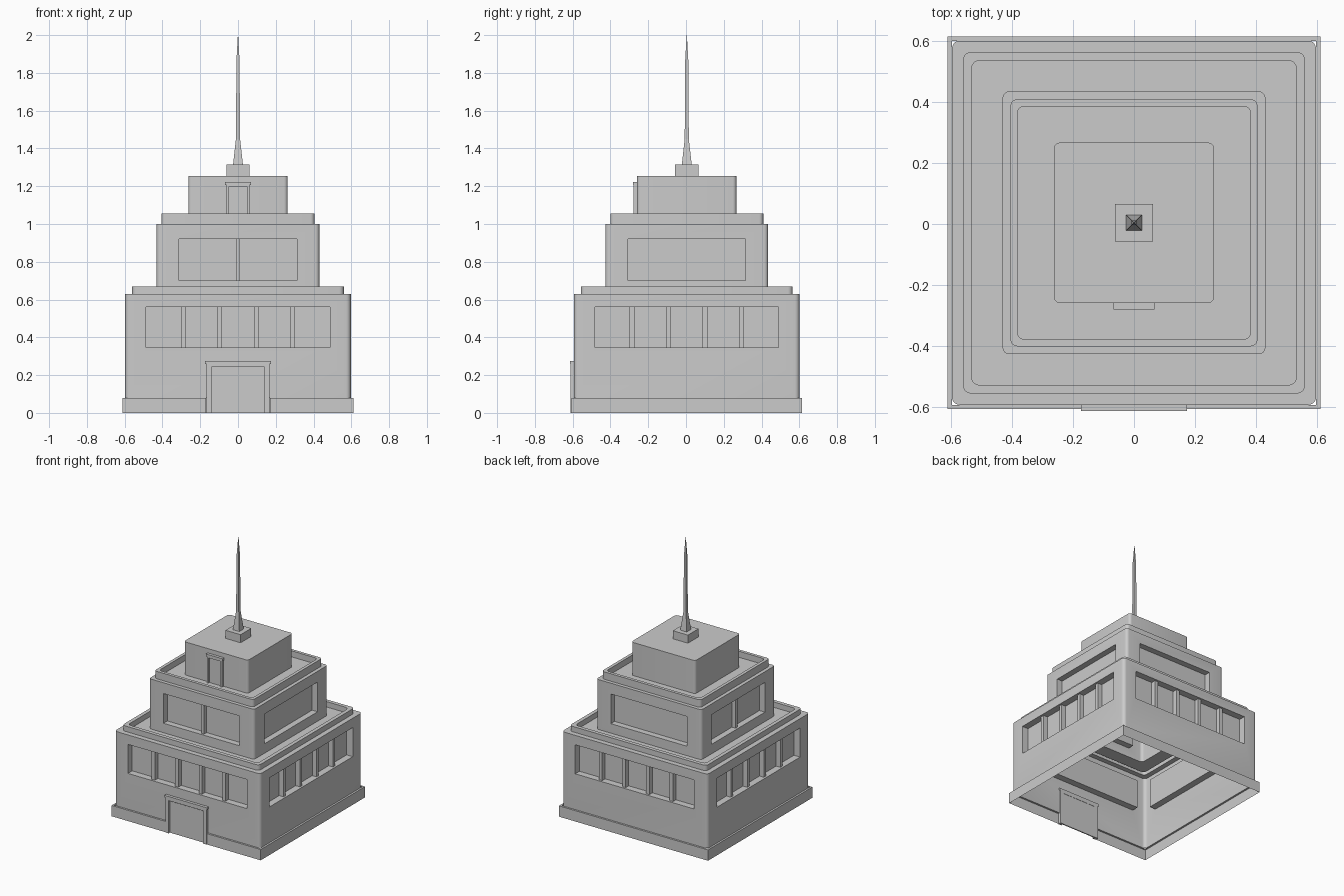
import bpy, bmesh
from math import sin, cos, pi
from mathutils import Vector

if "Cube" in bpy.data.objects:
    bpy.data.objects.remove(bpy.data.objects["Cube"])

OY = 0.004   # plan offset: the door surround makes the front slightly deeper
SEG = 5      # segments per rounded corner


def finish(name, bm, smooth=False):
    bmesh.ops.remove_doubles(bm, verts=bm.verts, dist=1e-5)
    bmesh.ops.recalc_face_normals(bm, faces=bm.faces)
    me = bpy.data.meshes.new(name)
    bm.to_mesh(me)
    bm.free()
    ob = bpy.data.objects.new(name, me)
    ob.location.y = OY
    bpy.context.collection.objects.link(ob)
    if smooth:
        bpy.ops.object.select_all(action='DESELECT')
        ob.select_set(True)
        bpy.context.view_layer.objects.active = ob
        bpy.ops.object.shade_smooth_by_angle()
    return ob


def add_box(bm, lo, hi):
    lo, hi = Vector(lo), Vector(hi)
    vs = bmesh.ops.create_cube(bm, size=1)['verts']
    bmesh.ops.scale(bm, vec=hi - lo, verts=vs)
    bmesh.ops.translate(bm, vec=(lo + hi) / 2, verts=vs)
    return vs


def spin(p, k):
    """Turn a point on the front by k quarter turns: front, right, back, left."""
    x, y, z = p
    for _ in range(k):
        x, y = -y, x
    return (x, y, z)


def quad(bm, pts):
    return bm.faces.new([bm.verts.new(p) for p in pts])


def tier(name, profile, r, window=None, cap=False):
    """Open rounded-square shell; window = (half width, z0, z1, depth, mullions per side, width)."""
    bm = bmesh.new()

    def loop(h, z):
        pts = []
        for k in range(4):
            for i in range(SEG + 1):
                a = -pi / 2 + i / SEG * pi / 2
                pts.append(spin((h - r + r * cos(a), -h + r + r * sin(a), z), k))
        return pts

    loops = [loop(*p) for p in profile]
    n = len(loops[0])
    for li, (a, b) in enumerate(zip(loops, loops[1:])):
        for i in range(n):
            j = (i + 1) % n
            if window and li == 0 and i % (SEG + 1) == SEG:
                continue
            quad(bm, (a[i], a[j], b[j], b[i]))
    if cap:
        quad(bm, loops[-1])
    # window walls: frame around the opening, reveal and recessed pane
    if window:
        w, z0, z1, d, bars, bw = window
        h, za = profile[0]
        zb = profile[1][1]
        rect = lambda s, y, lo, hi: [(-s, y, lo), (s, y, lo), (s, y, hi), (-s, y, hi)]
        for k in range(4):
            out, opening, pane = [[spin(p, k) for p in q] for q in (
                rect(h - r, -h, za, zb), rect(w, -h, z0, z1), rect(w, d - h, z0, z1))]
            for p, q in ((out, opening), (opening, pane)):
                for i in range(4):
                    j = (i + 1) % 4
                    quad(bm, (p[i], p[j], q[j], q[i]))
            quad(bm, pane)
    ob = finish(name, bm, True)
    # mullions
    if window:
        bm = bmesh.new()
        for k in range(4):
            for x in bars[k]:
                vs = add_box(bm, (x - bw / 2, -h + 0.015, z0), (x + bw / 2, d - h, z1))
                for v in vs:
                    v.co = spin(v.co, k)
        finish(name + "_mullions", bm)
    return ob


# Tiers with parapets and sunken roofs
four = (-0.29, -0.097, 0.097, 0.29)
tier("lower_tier",
     [(.597, .08), (.597, .63), (.56, .63), (.56, .67), (.532, .67), (.532, .63), (.431, .63)],
     0.025, (0.487, 0.345, 0.56, 0.05, [four] * 4, 0.026))
tier("middle_tier",
     [(.431, .63), (.431, 1.0), (.405, 1.0), (.405, 1.055), (.382, 1.055), (.382, 1.01), (.263, 1.01)],
     0.022, (0.312, 0.70, 0.92, 0.045, [(0,), (), (), (0,)], 0.02))
tier("upper_tier", [(.263, 1.01), (.263, 1.255)], 0.02, cap=True)

# Plinth: open at the bottom and interrupted by the entrance
bm = bmesh.new()
path = lambda h: [(.17, -h), (h, -h), (h, h), (-h, h), (-h, -h), (-.17, -h)]
outer, inner = path(0.611), path(0.597)
for i in range(5):
    a, b, c, d = outer[i], outer[i + 1], inner[i + 1], inner[i]
    quad(bm, [(*a, 0), (*b, 0), (*b, .08), (*a, .08)])
    quad(bm, [(*a, .08), (*b, .08), (*c, .08), (*d, .08)])
for i in (0, 5):
    quad(bm, [(*outer[i], 0), (*inner[i], 0), (*inner[i], .08), (*outer[i], .08)])
finish("plinth", bm)


def doorway(name, wall, front, w, jamb, z0, z1, lintel):
    """Jambs and a slightly wider lintel standing off the wall."""
    bm = bmesh.new()
    for s in (-1, 1):
        x0, x1 = sorted((s * w, s * (w - jamb)))
        add_box(bm, (x0, front + 0.003, z0), (x1, wall, z1 - lintel))
    add_box(bm, (-w - .006, front, z1 - lintel), (w + .006, wall, z1))
    add_box(bm, (-w + jamb, front + 0.003, z1 - lintel - jamb * .6), (w - jamb, wall, z1 - lintel))
    finish(name, bm)


# Entrance and rooftop door
doorway("entrance_surround", -0.59, -0.618, 0.168, 0.027, 0, 0.275, 0.016)
doorway("roof_door_surround", -0.255, -0.284, 0.062, 0.014, 1.01, 1.223, 0.017)
bm = bmesh.new()
add_box(bm, (-.141, -.600, 0), (.141, -.592, .245))
for s in (-1, 1):
    x0, x1 = sorted((s * .003, s * .136))
    add_box(bm, (x0, -.604, .03), (x1, -.598, .236))
finish("entrance_doors", bm)
bm = bmesh.new()
add_box(bm, (-.048, -.268, 1.01), (.048, -.26, 1.2))
finish("roof_door", bm)

# Mast block and four-sided spire
bm = bmesh.new()
add_box(bm, (-.062, -.062, 1.25), (.062, .062, 1.315))
finish("mast_block", bm)
bm = bmesh.new()
rings = [[spin((h, -h, z), k) for k in range(4)]
         for h, z in ((.026, 1.315), (.011, 1.45), (.008, 1.87), (.0008, 2.0))]
for a, b in zip(rings, rings[1:]):
    for i in range(4):
        j = (i + 1) % 4
        quad(bm, (a[i], a[j], b[j], b[i]))
quad(bm, rings[-1])
finish("spire", bm)
